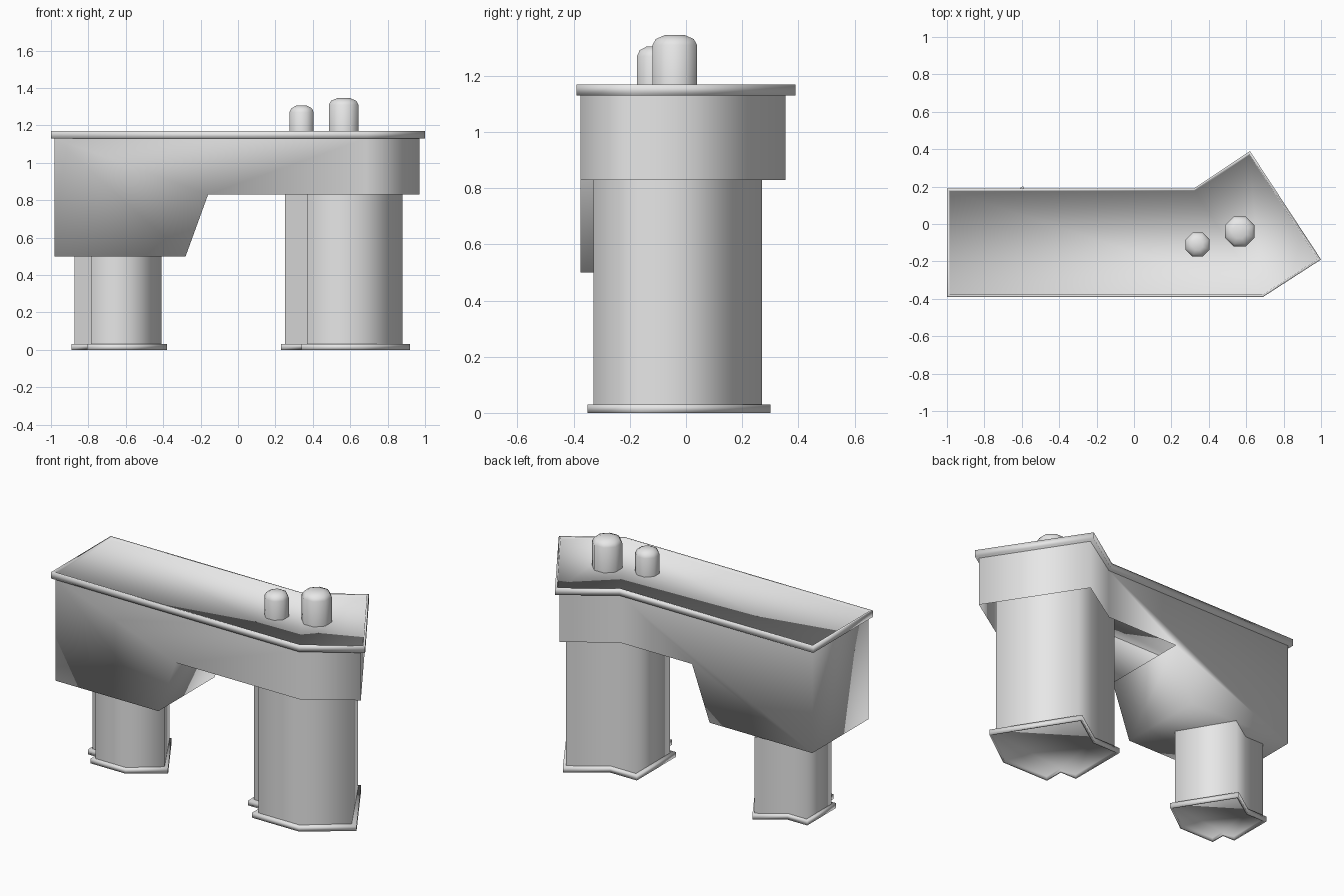
import bpy
import bmesh
import math

cube = bpy.data.objects.get("Cube")
if cube:
    bpy.data.objects.remove(cube, do_unlink=True)

# Single plain grey
grey = bpy.data.materials.new("light grey")
grey.use_nodes = True
grey.diffuse_color = (0.8, 0.8, 0.8, 1)
grey.node_tree.nodes["Principled BSDF"].inputs["Base Color"].default_value = (0.8, 0.8, 0.8, 1)


def finish(bm, name):
    bmesh.ops.recalc_face_normals(bm, faces=bm.faces[:])
    for face in bm.faces:
        face.smooth = True
    mesh = bpy.data.meshes.new(name)
    bm.to_mesh(mesh)
    bm.free()
    mesh.materials.append(grey)
    obj = bpy.data.objects.new(name, mesh)
    bpy.context.collection.objects.link(obj)
    return obj


def ring(bm, outline, z):
    return [bm.verts.new((x, y, z)) for x, y in outline]


def walls(bm, low, high):
    for i in range(len(low)):
        j = (i + 1) % len(low)
        bm.faces.new((low[i], low[j], high[j], high[i]))


def slab(name, outline, z0, z1, recess_top):
    """Thin plate with a narrow rim around a shallow recess on one side."""
    bm = bmesh.new()
    low, high = ring(bm, outline, z0), ring(bm, outline, z1)
    walls(bm, low, high)
    bottom = bm.faces.new(low[::-1])
    top = bm.faces.new(high)
    bmesh.ops.recalc_face_normals(bm, faces=bm.faces[:])
    face = top if recess_top else bottom
    for thickness, depth in ((0.012, 0), (0.003, -0.015)):
        bmesh.ops.inset_region(bm, faces=[face], thickness=thickness,
                               depth=depth, use_even_offset=True)
    return finish(bm, name)


def open_prism(name, outline, z0, z1):
    bm = bmesh.new()
    walls(bm, ring(bm, outline, z0), ring(bm, outline, z1))
    return finish(bm, name)


# Arrow-ended table top with a raised rim
top_outline = [(-1, -0.39), (0.69, -0.39), (1, -0.19),
               (0.62, 0.39), (0.32, 0.19), (-1, 0.19)]
slab("table_top", top_outline, 1.13, 1.17, True)

# Apron: hollow below the top, deeper at one end with a sloped step
FRONT, BACK, LEFT_END = -0.375, 0.17, -0.98
TOP, MID, LOW = 1.13, 0.83, 0.5
bm = bmesh.new()


def side(y, corner_x):
    points = [(LEFT_END, TOP), (LEFT_END, LOW), (-0.28, LOW),
              (-0.16, MID), (corner_x, MID), (corner_x, TOP)]
    verts = [bm.verts.new((x, y, z)) for x, z in points]
    bm.faces.new(verts)
    return verts


front = side(FRONT, 0.685)
back = side(BACK, 0.325)
for i in range(3):  # end wall, deep bottom, sloped step
    bm.faces.new((front[i], front[i + 1], back[i + 1], back[i]))
tips = [[bm.verts.new((x, y, z)) for z in (MID, TOP)]
        for x, y in ((0.97, -0.19), (0.615, 0.355))]
chain = [front[4:6]] + tips + [back[4:6]]
for a, b in zip(chain, chain[1:]):
    bm.faces.new((a[0], b[0], b[1], a[1]))
finish(bm, "apron")

# Two pedestals of the same shape, each with a foot plate
leg_outline = [(0.25, -0.2), (0.37, -0.2), (0.37, -0.33), (0.65, -0.33),
               (0.88, -0.15), (0.63, 0.27), (0.42, 0.13), (0.25, 0.13)]
foot_outline = [(0.23, -0.23), (0.34, -0.23), (0.34, -0.35), (0.66, -0.35),
                (0.92, -0.16), (0.63, 0.30), (0.41, 0.15), (0.23, 0.15)]


def placed(outline, scale, dx, dy):
    return [(x * scale + dx, y * scale + dy) for x, y in outline]


for label, scale, dx, dy, height in (("large", 1, 0, 0, TOP),
                                     ("small", 0.74, -1.06, -0.02, LOW)):
    open_prism(label + "_leg", placed(leg_outline, scale, dx, dy), 0.03, height)
    slab(label + "_foot", placed(foot_outline, scale, dx, dy), 0, 0.03, False)


# Domed eight-sided canisters standing on the top
def canister(name, x, y, radius, top):
    profile = [(1, 1.15), (1, top - 0.035), (0.85, top - 0.014), (0.45, top)]
    bm = bmesh.new()
    rings = []
    for factor, z in profile:
        outline = []
        for k in range(8):
            a = math.radians(22.5 + 45 * k)
            outline.append((x + radius * factor * math.cos(a),
                            y + radius * factor * math.sin(a)))
        rings.append(ring(bm, outline, z))
    for low, high in zip(rings, rings[1:]):
        walls(bm, low, high)
    bm.faces.new(rings[-1])
    finish(bm, name)


canister("large_canister", 0.565, -0.04, 0.086, 1.345)
canister("small_canister", 0.34, -0.11, 0.07, 1.305)
